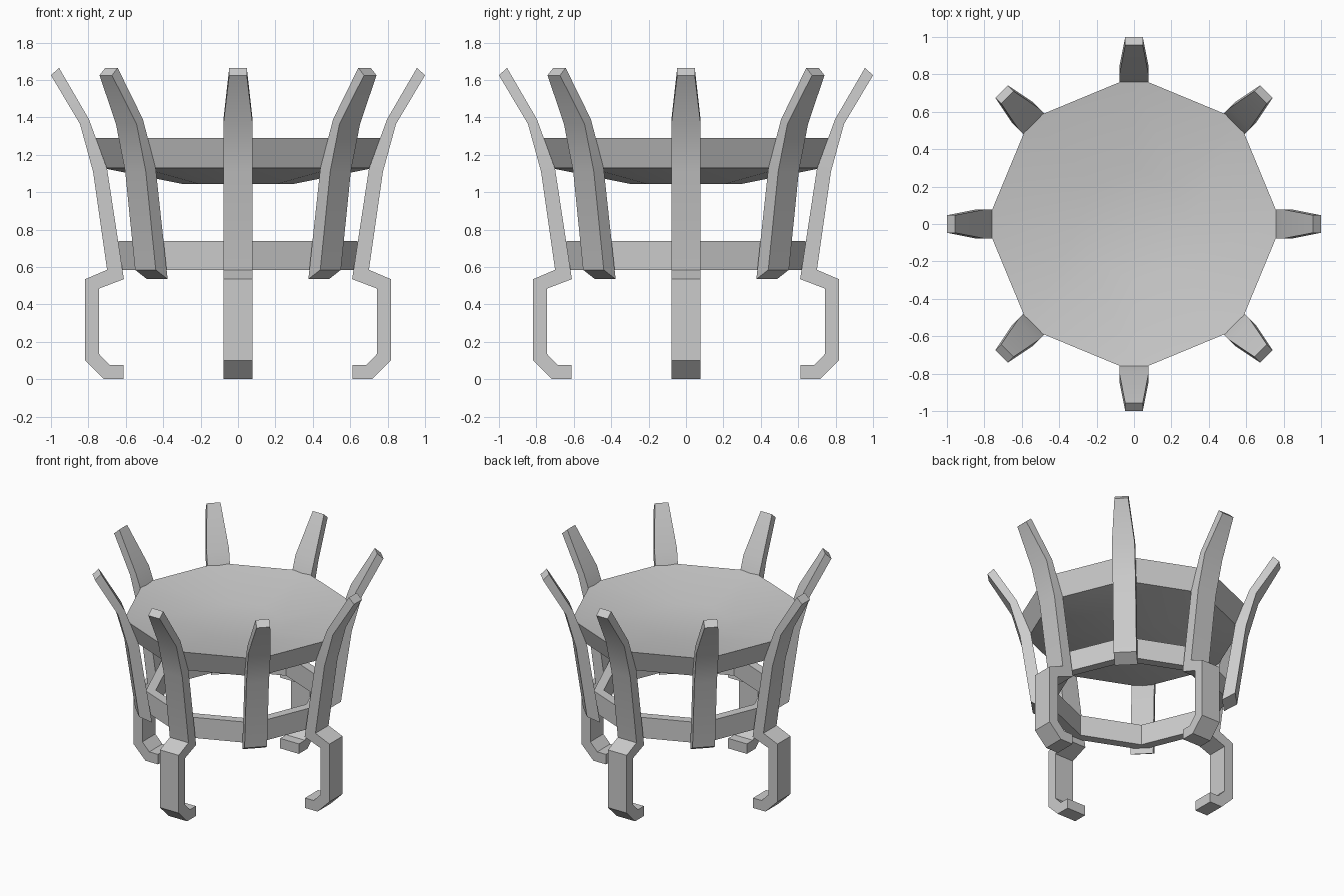
import bpy, bmesh
from math import cos, sin, pi, radians

if "Cube" in bpy.data.objects:
    bpy.data.objects.remove(bpy.data.objects["Cube"])


def finish(name, bm, smooth=True):
    bmesh.ops.recalc_face_normals(bm, faces=bm.faces)
    mesh = bpy.data.meshes.new(name)
    bm.to_mesh(mesh)
    bm.free()
    ob = bpy.data.objects.new(name, mesh)
    bpy.context.collection.objects.link(ob)
    if smooth:
        bpy.ops.object.select_all(action='DESELECT')
        ob.select_set(True)
        bpy.context.view_layer.objects.active = ob
        bpy.ops.object.shade_smooth_by_angle(angle=radians(30))
    return ob


def octagon_lathe(name, profile, closed):
    """Sweep (radius, z) points round eight sides; close as a loop or cap both ends."""
    bm = bmesh.new()
    rings = [[bm.verts.new((r * cos(k * pi / 4), r * sin(k * pi / 4), z))
              for k in range(8)] for r, z in profile]
    pairs = list(zip(rings, rings[1:]))
    if closed:
        pairs.append((rings[-1], rings[0]))
    else:
        bm.faces.new(rings[0])
        bm.faces.new(rings[-1])
    for a, b in pairs:
        for k in range(8):
            n = (k + 1) % 8
            bm.faces.new((a[k], a[n], b[n], b[k]))
    return finish(name, bm)


def bent_bar(name, sections, angle):
    """Bar through (outer r, z, inner r, z, half width) sections, turned round z."""
    bm = bmesh.new()
    c, s = cos(angle), sin(angle)
    loops = []
    for ro, zo, ri, zi, w in sections:
        pts = ((ro, -w, zo), (ro, w, zo), (ri, w, zi), (ri, -w, zi))
        loops.append([bm.verts.new((x * c - y * s, x * s + y * c, z)) for x, y, z in pts])
    for a, b in zip(loops, loops[1:]):
        for k in range(4):
            n = (k + 1) % 4
            bm.faces.new((a[k], a[n], b[n], b[k]))
    bm.faces.new(loops[0])
    bm.faces.new(loops[-1])
    return finish(name, bm)


# Shallow dished plate with a sloping rim
octagon_lathe("fire_bowl", [(0.30, 1.205), (0.79, 1.29), (0.73, 1.13), (0.30, 1.045)], False)

# Lower hoop
octagon_lathe("lower_ring", [(0.64, 0.74), (0.64, 0.585), (0.57, 0.585), (0.57, 0.74)], True)

# Flared upright ribs, tapering at the tip
W = 0.078
RIB = [(0.70, 0.585, 0.61, 0.535, W),
       (0.775, 1.11, 0.70, 1.125, W),
       (0.845, 1.365, 0.797, 1.39, W),
       (1.00, 1.625, 0.957, 1.665, 0.047)]

# Hooked legs
LEG = [(0.70, 0.585, 0.61, 0.535, W),
       (0.817, 0.535, 0.743, 0.485, W),
       (0.817, 0.10, 0.743, 0.135, W),
       (0.717, 0.0, 0.685, 0.075, W),
       (0.613, 0.0, 0.613, 0.075, W)]

for i in range(8):
    bent_bar(f"rib_{i + 1}", RIB, i * pi / 4)
    if i % 2 == 0:
        bent_bar(f"leg_{i // 2 + 1}", LEG, i * pi / 4)
